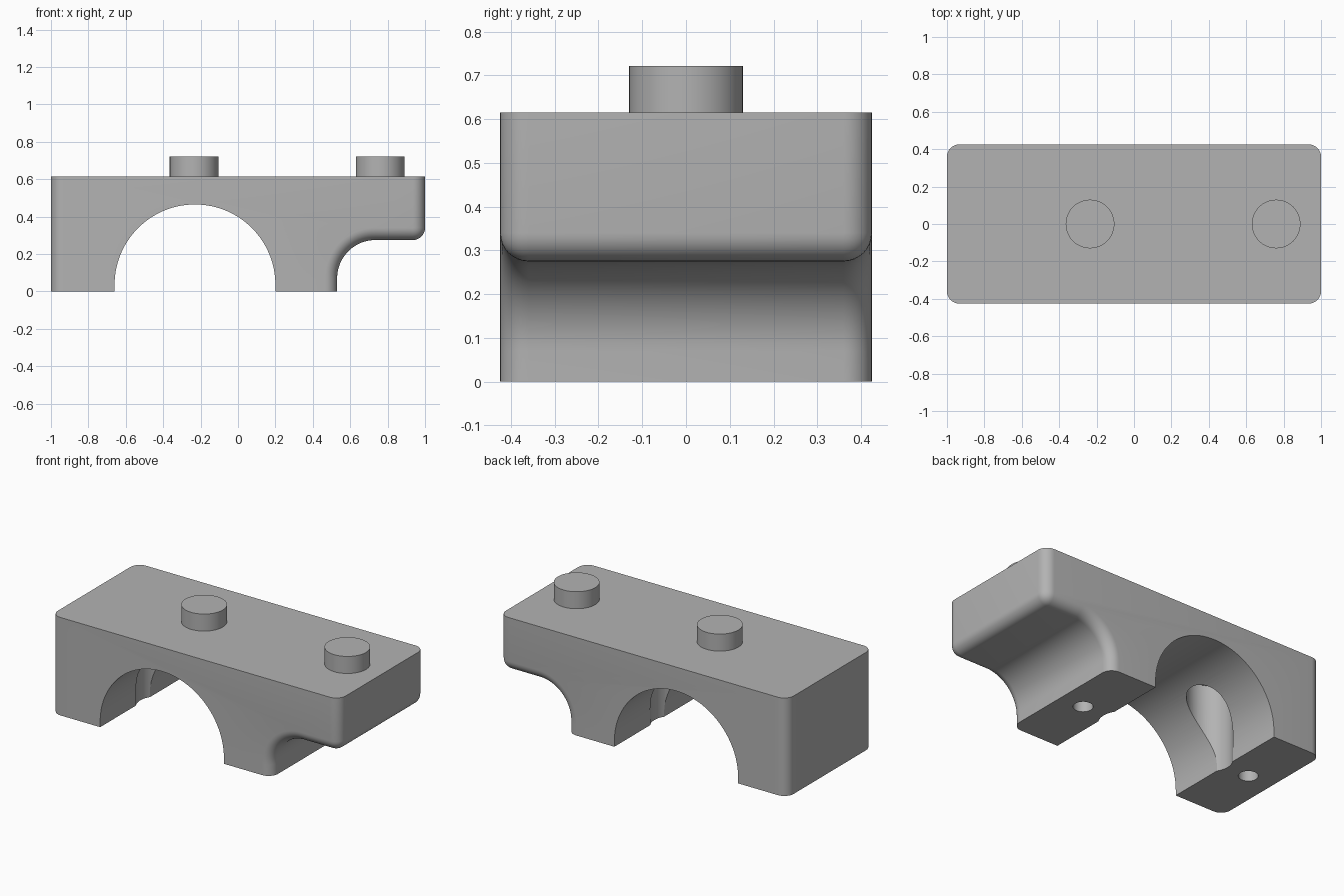
import bpy, bmesh, math

if "Cube" in bpy.data.objects:
    bpy.data.objects.remove(bpy.data.objects["Cube"])

TOP, HALF_Y, FILLET = 0.615, 0.425, 0.065
ARCH_X, ARCH_R, ARCH_Z = -0.23, 0.43, 0.035
STUD_R = 0.13

grey = bpy.data.materials.new("plain_grey")
grey.use_nodes = True
colour = (0.45, 0.45, 0.45, 1)
grey.diffuse_color = colour
grey.node_tree.nodes["Principled BSDF"].inputs["Base Color"].default_value = colour


def arc(cx, cz, r, start, end, steps):
    angles = [math.radians(start + (end - start) * i / steps) for i in range(steps + 1)]
    return [(cx + r * math.cos(a), cz + r * math.sin(a)) for a in angles]


def prism(name, profile, half_y, bevel_rule=None):
    """Extrude an x-z profile along y, optionally rounding chosen edges."""
    bm = bmesh.new()
    face = bm.faces.new([bm.verts.new((x, -half_y, z)) for x, z in profile])
    moved = bmesh.ops.extrude_face_region(bm, geom=[face])["geom"]
    bmesh.ops.translate(bm, vec=(0, 2 * half_y, 0),
                        verts=[v for v in moved if isinstance(v, bmesh.types.BMVert)])
    bmesh.ops.recalc_face_normals(bm, faces=bm.faces)
    if bevel_rule:
        chosen = [e for e in bm.edges if bevel_rule(*[v.co for v in e.verts])]
        bmesh.ops.bevel(bm, geom=chosen, offset=FILLET, offset_type='OFFSET',
                        segments=8, profile=0.5, affect='EDGES')
    mesh = bpy.data.meshes.new(name)
    bm.to_mesh(mesh)
    bm.free()
    obj = bpy.data.objects.new(name, mesh)
    bpy.context.collection.objects.link(obj)
    return obj


def cylinder(name, x, r, z0, z1):
    bpy.ops.mesh.primitive_cylinder_add(vertices=64, radius=r, depth=z1 - z0,
                                        location=(x, 0, (z0 + z1) / 2))
    bpy.context.object.name = name
    return bpy.context.object


def finish(obj):
    obj.data.materials.clear()
    obj.data.materials.append(grey)
    bpy.ops.object.select_all(action='DESELECT')
    obj.select_set(True)
    bpy.context.view_layer.objects.active = obj
    bpy.ops.object.shade_smooth_by_angle(angle=math.radians(30))


def rounded_edge(a, b):
    """Side edges except the flat top and foot, plus the overhang's lower lip."""
    if abs(a.y - b.y) > 0.1:
        return a.x > 0.99 and a.z < TOP - 0.01
    return max(a.z, b.z) > 0.001 and min(a.z, b.z) < TOP - 0.001


# Block with a concave cutaway below its overhanging end
outline = [(-1, 0), (0.53, 0)] + arc(0.735, 0.07, 0.205, 180, 90, 20) + [
    (1, 0.275), (1, TOP), (-1, TOP)]
block = prism("bridge_block", outline, HALF_Y, rounded_edge)

# Cutters: the arch, two upright grooves in its walls, two holes in the feet
arch = [(ARCH_X - ARCH_R, -0.2), (ARCH_X + ARCH_R, -0.2)] + arc(
    ARCH_X, ARCH_Z, ARCH_R, 0, 180, 64)
cutters = [prism("arch_cutter", arch, 0.6)]
for side in (-1, 1):
    cutters.append(cylinder("groove_cutter", ARCH_X + side * 0.32, STUD_R, -0.1, 0.55))
    cutters.append(cylinder("foot_hole_cutter", ARCH_X + side * 0.6, 0.056, -0.1, 0.3))

for cutter in cutters:
    cutter.hide_render = True
    mod = block.modifiers.new("cut", 'BOOLEAN')
    mod.operation = 'DIFFERENCE'
    mod.solver = 'EXACT'
    mod.object = cutter
    bpy.context.view_layer.objects.active = block
    bpy.ops.object.modifier_apply(modifier=mod.name)
    bpy.data.objects.remove(cutter)
finish(block)

# Studs on top
for name, x in (("middle_stud", -0.235), ("end_stud", 0.76)):
    finish(cylinder(name, x, STUD_R, TOP - 0.005, 0.722))
